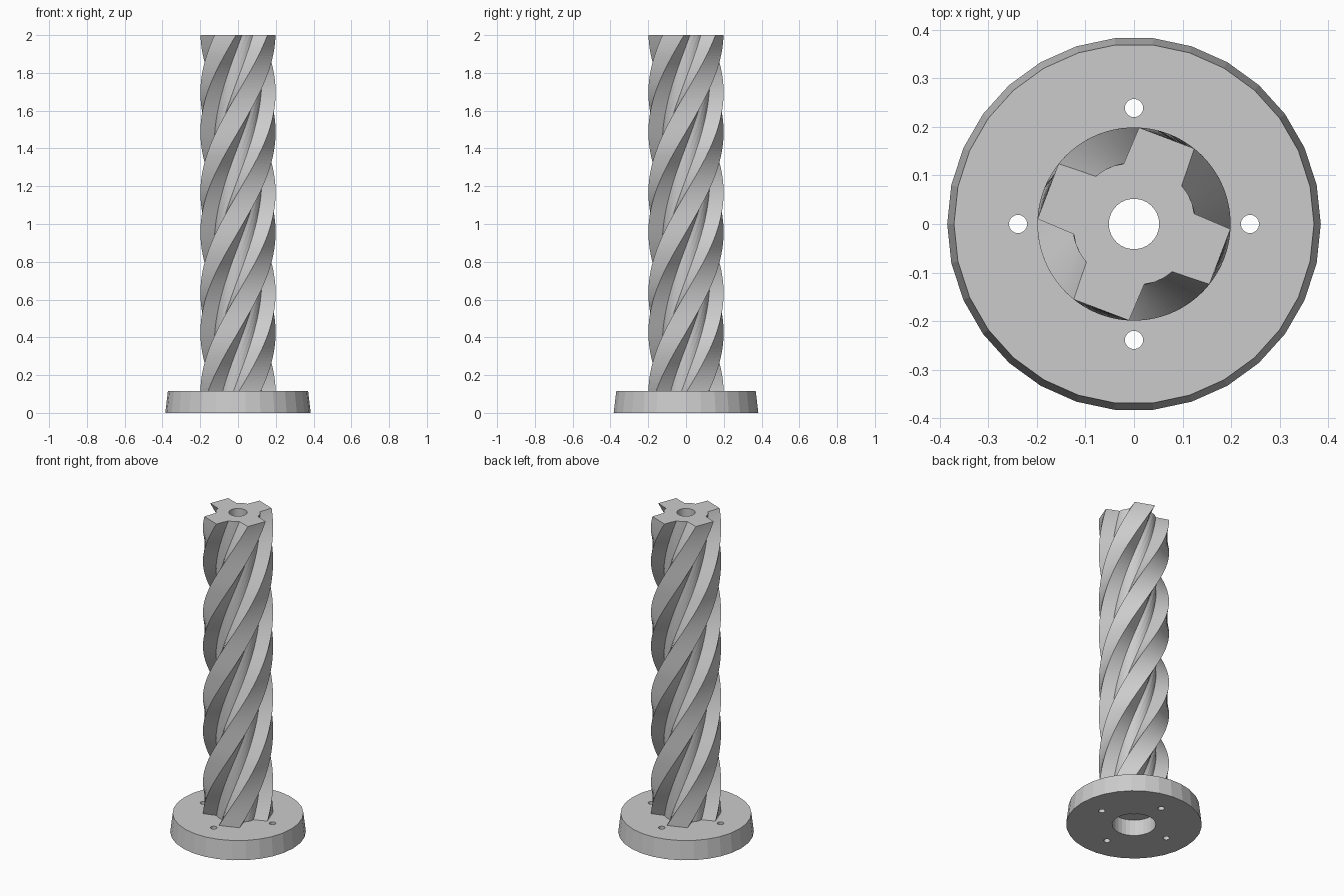
import bpy
import bmesh
from math import cos, sin, radians, tau

cube = bpy.data.objects.get("Cube")
if cube:
    bpy.data.objects.remove(cube, do_unlink=True)

HEIGHT = 2.0
BASE_TOP = 0.117
SHAFT_BOTTOM = 0.1
TWIST = radians(169.6)   # turn per unit of height
SLICES = 120

grey = bpy.data.materials.new("plain grey")
grey.use_nodes = True
colour = (0.6, 0.6, 0.6, 1)
grey.diffuse_color = colour
grey.node_tree.nodes["Principled BSDF"].inputs["Base Color"].default_value = colour


def finish(bm, name):
    bmesh.ops.recalc_face_normals(bm, faces=bm.faces)
    mesh = bpy.data.meshes.new(name)
    bm.to_mesh(mesh)
    bm.free()
    mesh.materials.append(grey)
    obj = bpy.data.objects.new(name, mesh)
    bpy.context.collection.objects.link(obj)
    return obj


def ring(bm, section, z, turn=0):
    """Closed loop of vertices from (radius, angle) pairs."""
    return [bm.verts.new((r * cos(a + turn), r * sin(a + turn), z)) for r, a in section]


def circle(radius, sides):
    return [(radius, tau * i / sides) for i in range(sides)]


def bridge(bm, low, high):
    n = len(low)
    for i in range(n):
        j = (i + 1) % n
        bm.faces.new((low[i], low[j], high[j], high[i]))


def cap(bm, *loops):
    """Fill the flat area between an outline and its holes."""
    edges = []
    for loop in loops:
        for a, b in zip(loop, loop[1:] + loop[:1]):
            edges.append(bm.edges.get((a, b)) or bm.edges.new((a, b)))
    bmesh.ops.triangle_fill(bm, use_beauty=True, edges=edges)


# Flange: tapered disc with a centre hole and four screw holes
bm = bmesh.new()
bottom = [ring(bm, circle(0.385, 30), 0)]
top = [ring(bm, circle(0.371, 30), BASE_TOP)]
holes = [(0, 0, 0.124, 30)]
holes += [(0.239 * cos(tau * k / 4), 0.239 * sin(tau * k / 4), 0.019, 16) for k in range(4)]
for x, y, radius, sides in holes:
    for loops, z in ((bottom, 0), (top, BASE_TOP)):
        loop = ring(bm, circle(radius, sides), z)
        for v in loop:
            v.co.x += x
            v.co.y += y
        loops.append(loop)
for low, high in zip(bottom, top):
    bridge(bm, low, high)
cap(bm, *bottom)
cap(bm, *top)
finish(bm, "base_flange")

# Shaft: four flat-topped lobes around a round core, twisted upward
lobe = [(0.126, -30.5), (0.199, -17.8), (0.199, 17.8), (0.126, 30.5), (0.127, 40.2), (0.127, 49.8)]
section = [(r, radians(a + 90 * k)) for k in range(4) for r, a in lobe]

bm = bmesh.new()
outer = []
for i in range(SLICES + 1):
    z = SHAFT_BOTTOM + (HEIGHT - SHAFT_BOTTOM) * i / SLICES
    outer.append(ring(bm, section, z, TWIST * z))
for low, high in zip(outer, outer[1:]):
    bridge(bm, low, high)

# Bore through the shaft
bore = [ring(bm, circle(0.052, 30), z) for z in (SHAFT_BOTTOM, HEIGHT)]
bridge(bm, *bore)
cap(bm, outer[0], bore[0])
cap(bm, outer[-1], bore[1])
finish(bm, "twisted_shaft")
